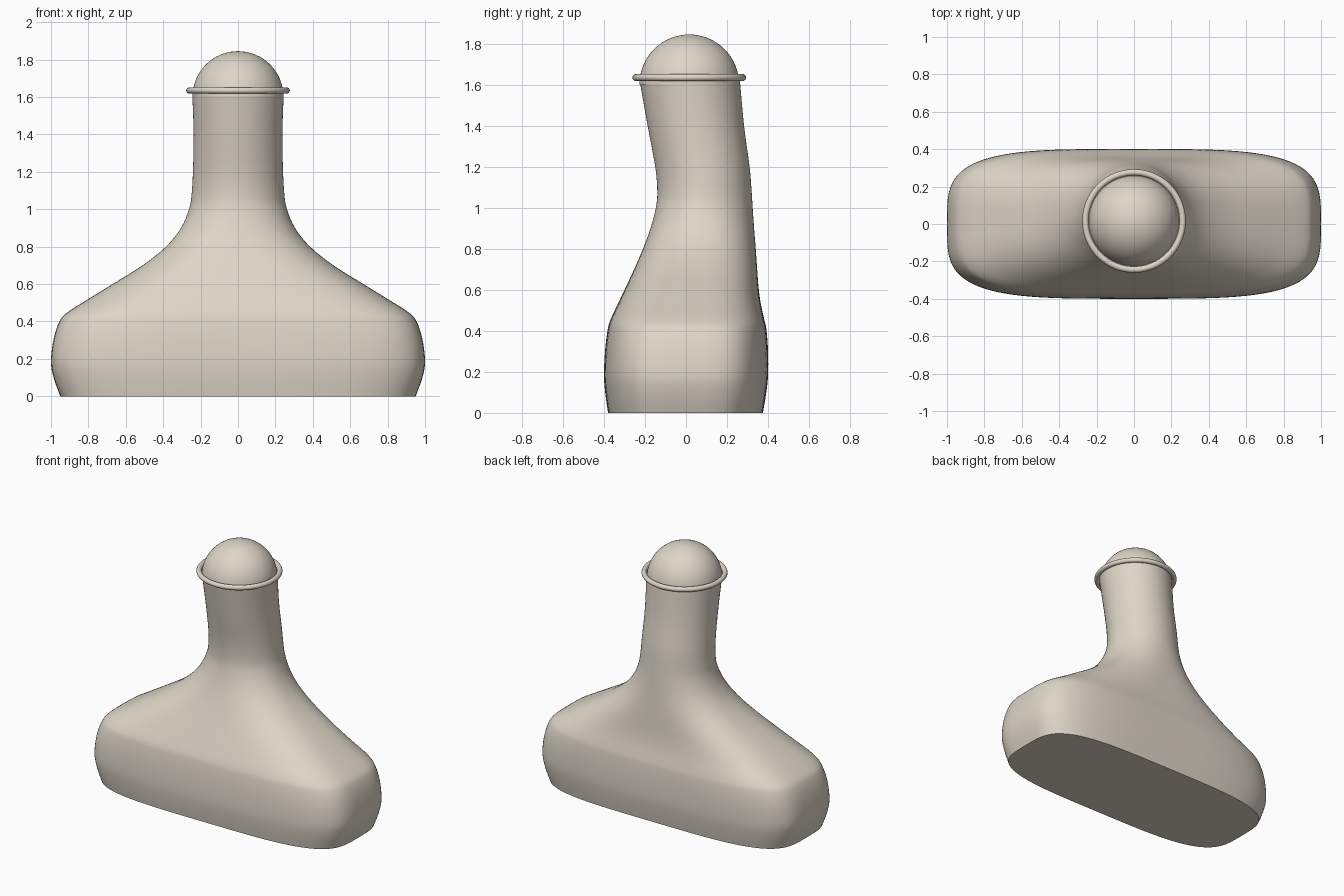
import bpy, bmesh, math

default = bpy.data.objects.get("Cube")
if default:
    bpy.data.objects.remove(default)

clay = bpy.data.materials.new("warm_beige")
clay.use_nodes = True
colour = (0.73, 0.67, 0.58, 1)
clay.diffuse_color = colour
clay.node_tree.nodes["Principled BSDF"].inputs["Base Color"].default_value = colour


def finish(obj, name):
    obj.name = obj.data.name = name
    obj.data.materials.clear()
    obj.data.materials.append(clay)
    bpy.ops.object.select_all(action='DESELECT')
    obj.select_set(True)
    bpy.context.view_layer.objects.active = obj
    bpy.ops.object.shade_smooth_by_angle(angle=math.radians(40))


def smooth_step(p0, p1, p2, p3, t):
    """Catmull-Rom interpolation between p1 and p2."""
    return [b + 0.5 * t * (c - a + t * (2*a - 5*b + 4*c - d + t * (3*(b - c) + d - a)))
            for a, b, c, d in zip(p0, p1, p2, p3)]


# Body sections: height, half width, front y, back y, roundness exponent
SECTIONS = [
    (0.00, 0.95, -0.38, 0.375, 3.8),
    (0.09, 0.983, -0.393, 0.39, 3.8),
    (0.18, 1.0, -0.40, 0.40, 3.8),
    (0.30, 0.987, -0.395, 0.40, 3.8),
    (0.40, 0.955, -0.383, 0.393, 3.7),
    (0.45, 0.91, -0.37, 0.383, 3.6),
    (0.52, 0.80, -0.338, 0.367, 3.3),
    (0.60, 0.67, -0.30, 0.355, 3.0),
    (0.70, 0.51, -0.253, 0.347, 2.7),
    (0.80, 0.385, -0.21, 0.34, 2.4),
    (0.90, 0.305, -0.173, 0.332, 2.2),
    (1.00, 0.262, -0.147, 0.325, 2.05),
    (1.08, 0.248, -0.14, 0.32, 2),
    (1.20, 0.241, -0.15, 0.31, 2),
    (1.40, 0.237, -0.187, 0.283, 2),
    (1.63, 0.245, -0.228, 0.262, 2),
]
SEGMENTS, STEPS = 96, 4


def section_ring(bm, z, half_width, front, back, power):
    ring = []
    for i in range(SEGMENTS):
        a = 2 * math.pi * i / SEGMENTS
        c, s = math.cos(a), math.sin(a)
        x = half_width * math.copysign(abs(c) ** (2 / power), c)
        y = (back - front) / 2 * math.copysign(abs(s) ** (2 / power), s)
        ring.append(bm.verts.new((x, y + (front + back) / 2, z)))
    return ring


# Flared body and leaning neck
bm = bmesh.new()
rings = []
last = len(SECTIONS) - 1
for k in range(last):
    around = [SECTIONS[min(max(k + j, 0), last)] for j in (-1, 0, 1, 2)]
    for step in range(STEPS):
        rings.append(section_ring(bm, *smooth_step(*around, step / STEPS)))
rings.append(section_ring(bm, *SECTIONS[last]))
for low, high in zip(rings, rings[1:]):
    for i in range(SEGMENTS):
        j = (i + 1) % SEGMENTS
        bm.faces.new((low[i], low[j], high[j], high[i]))
bm.faces.new(rings[0][::-1])
bm.faces.new(rings[-1])
mesh = bpy.data.meshes.new("body")
bm.to_mesh(mesh)
bm.free()
body = bpy.data.objects.new("body", mesh)
bpy.context.collection.objects.link(body)
finish(body, "body")

# Domed cap
CAP_Y = 0.016
bpy.ops.mesh.primitive_uv_sphere_add(segments=64, ring_count=32, radius=0.243,
                                     location=(0, CAP_Y, 1.602))
dome = bpy.context.object
bm = bmesh.new()
bm.from_mesh(dome.data)
bmesh.ops.delete(bm, geom=[v for v in bm.verts if v.co.z < -0.001], context='VERTS')
bm.to_mesh(dome.data)
bm.free()
finish(dome, "dome_cap")

# Rim ring around the neck
bpy.ops.mesh.primitive_torus_add(major_radius=0.26, minor_radius=0.017, major_segments=96,
                                 minor_segments=16, location=(0, CAP_Y, 1.635))
finish(bpy.context.object, "rim_ring")
